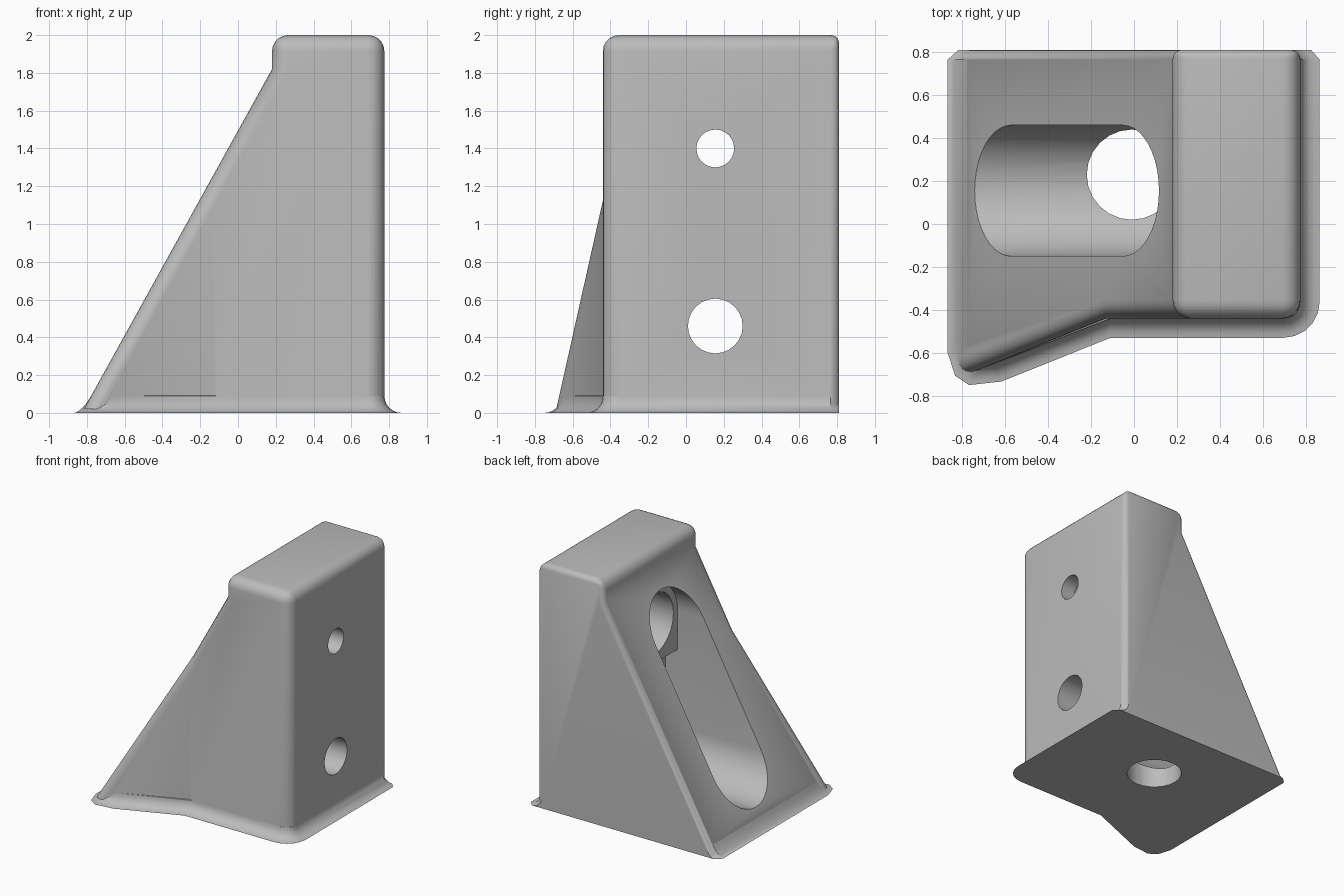
import bpy, bmesh
from math import sin, cos, pi, radians

cube = bpy.data.objects.get("Cube")
if cube:
    bpy.data.objects.remove(cube)

grey = bpy.data.materials.new("plain_grey")
grey.use_nodes = True
grey.diffuse_color = (0.5, 0.5, 0.5, 1)
grey.node_tree.nodes["Principled BSDF"].inputs["Base Color"].default_value = (0.5, 0.5, 0.5, 1)

RIGHT, BACK, FRONT, FOLD = 0.775, 0.81, -0.44, -0.13
LEDGE, LEDGE_Z, TOP = 0.18, 1.82, 2.0
HOLE_Y, LOW_Z, HIGH_Z = 0.155, 0.46, 1.4


def slope_x(z):
    return LEDGE - (LEDGE_Z - z) * 0.5537


def make(name, bm):
    bmesh.ops.recalc_face_normals(bm, faces=bm.faces)
    mesh = bpy.data.meshes.new(name)
    bm.to_mesh(mesh)
    bm.free()
    mesh.materials.append(grey)
    ob = bpy.data.objects.new(name, mesh)
    bpy.context.collection.objects.link(ob)
    return ob


def loft(name, rings):
    """Closed solid through equal-length rings of points."""
    bm = bmesh.new()
    rows = [[bm.verts.new(p) for p in ring] for ring in rings]
    n = len(rows[0])
    for a, b in zip(rows, rows[1:]):
        for i in range(n):
            j = (i + 1) % n
            bm.faces.new((a[i], a[j], b[j], b[i]))
    bm.faces.new(rows[0])
    bm.faces.new(rows[-1])
    return make(name, bm)


def arc(cx, cy, r, start, end, steps):
    angles = [radians(start + (end - start) * i / steps) for i in range(steps + 1)]
    return [(cx + r * cos(a), cy + r * sin(a)) for a in angles]


def cut_along_x(name, outline, x0, x1):
    return loft(name, [[(x, y, z) for y, z in outline] for x in (x0, x1)])


def apply(ob, mod):
    bpy.ops.object.select_all(action='DESELECT')
    bpy.context.view_layer.objects.active = ob
    ob.select_set(True)
    bpy.ops.object.modifier_apply(modifier=mod.name)


def combine(ob, other, operation):
    mod = ob.modifiers.new(operation, 'BOOLEAN')
    mod.operation, mod.solver, mod.object = operation, 'EXACT', other
    apply(ob, mod)
    bpy.data.objects.remove(other)


# Wedge body with a flared front cheek
z0 = 0.02
fold_z = LEDGE_Z - (LEDGE - FOLD) / 0.5537
toe_x = slope_x(z0)
bm = bmesh.new()
places = {
    "toe": (toe_x, FRONT + (toe_x - FOLD) * 0.404, z0),
    "fold_low": (FOLD, FRONT, z0), "fold_high": (FOLD, FRONT, fold_z),
    "heel": (RIGHT, FRONT, z0), "crown": (RIGHT, FRONT, TOP),
    "brow": (LEDGE, FRONT, TOP), "ledge": (LEDGE, FRONT, LEDGE_Z),
    "b_toe": (toe_x, BACK, z0), "b_heel": (RIGHT, BACK, z0),
    "b_crown": (RIGHT, BACK, TOP), "b_brow": (LEDGE, BACK, TOP),
    "b_ledge": (LEDGE, BACK, LEDGE_Z),
}
v = {k: bm.verts.new(p) for k, p in places.items()}
for face in ("fold_low heel crown brow ledge fold_high", "toe fold_low fold_high",
             "b_toe b_heel b_crown b_brow b_ledge", "heel b_heel b_crown crown",
             "crown b_crown b_brow brow", "brow b_brow b_ledge ledge",
             "ledge b_ledge b_toe toe fold_high", "toe b_toe b_heel heel fold_low"):
    bm.faces.new([v[k] for k in face.split()])
weight = bm.edges.layers.float.new("bevel_weight_edge")
for pair in ("heel crown", "crown brow", "brow ledge", "ledge fold_high",
             "fold_high toe", "crown b_crown", "brow b_brow"):
    bm.edges.get([v[k] for k in pair.split()])[weight] = 1.0
for pair in ("b_heel b_crown", "b_crown b_brow", "b_brow b_ledge", "b_ledge b_toe"):
    bm.edges.get([v[k] for k in pair.split()])[weight] = 0.5
body = make("bracket_body", bm)
bevel = body.modifiers.new("rounding", 'BEVEL')
bevel.limit_method, bevel.width, bevel.segments = 'WEIGHT', 0.085, 5
apply(body, bevel)


# Concave fillet around the foot
def foot_ring(o, z):
    xs = slope_x(z) - 0.45 * o
    pts = [(RIGHT + o - 0.04, BACK), (RIGHT + o, BACK - 0.045)]
    pts += arc(RIGHT - 0.08, FRONT + 0.08, 0.08 + o, 0, -90, 5)
    pts += [(FOLD + 0.02, FRONT - o), (-0.65 + 0.374 * o, -0.65 - 0.927 * o),
            (xs + 0.1, -0.66 - o), (xs + 0.035, -0.63 - 0.85 * o), (xs, -0.57 - 0.3 * o),
            (xs, BACK - 0.045), (xs + 0.05, BACK)]
    return [(x, y, z) for x, y in pts]


r = 0.09
steps = [pi / 2 * i / 6 for i in range(7)]
rings = [foot_ring(r - r * sin(a), r - r * cos(a)) for a in steps]
rings.append(foot_ring(-0.012, r + 0.004))
combine(body, loft("foot_fillet", rings), 'UNION')

# Tool slot, stepped deeper at the bottom, then the screw holes
low_arc = arc(HOLE_Y, LOW_Z, 0.305, 180, 360, 20)
high_arc = arc(HOLE_Y, HIGH_Z, 0.305, 0, 180, 20)
ends = [(HOLE_Y + 0.305, 1.08), (HOLE_Y - 0.305, 1.08)]


def circle(z, radius):
    return arc(HOLE_Y, z, radius, 0, 345, 23)


cutters = [
    cut_along_x("slot", low_arc + high_arc, -1.2, LEDGE),
    cut_along_x("deep_slot", low_arc + ends, -0.2, 0.29),
    cut_along_x("upper_counterbore", circle(HIGH_Z, 0.25), 0.1, 0.65),
    cut_along_x("upper_hole", circle(HIGH_Z, 0.1), 0.5, 1),
    cut_along_x("lower_hole", circle(LOW_Z, 0.145), 0.2, 1),
    loft("floor_hole", [[(x, y, z) for x, y in arc(-0.01, 0.23, 0.21, 0, 345, 23)]
                        for z in (-0.1, 0.45)]),
]
for cutter in cutters:
    combine(body, cutter, 'DIFFERENCE')

bpy.ops.object.select_all(action='DESELECT')
body.select_set(True)
bpy.context.view_layer.objects.active = body
bpy.ops.object.shade_smooth_by_angle(angle=radians(30))
